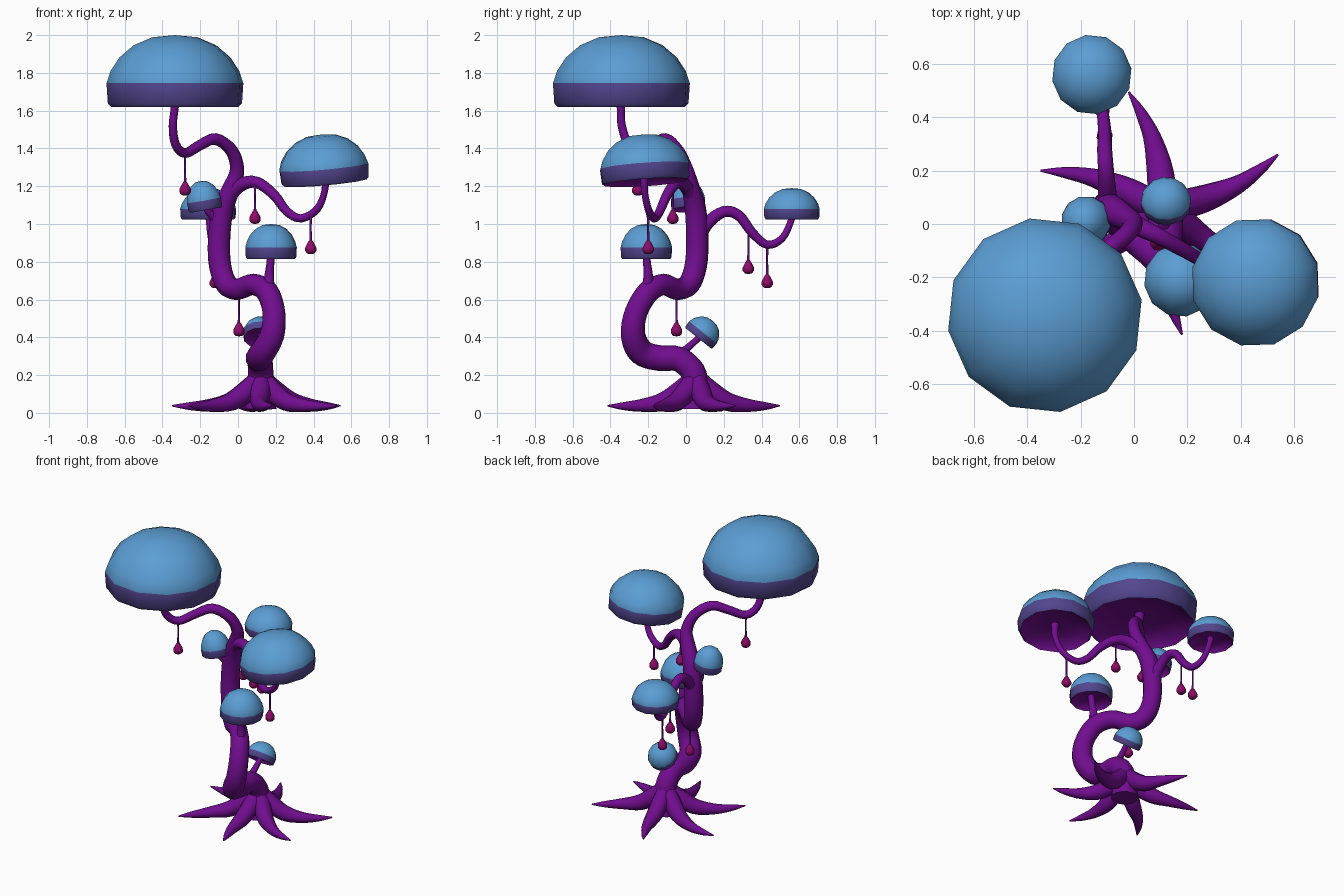
import bpy, bmesh, math
from mathutils import Vector


def material(name, rgb):
    m = bpy.data.materials.new(name)
    m.diffuse_color = (*rgb, 1)
    return m


PURPLE = material("trunk purple", (0.165, 0.004, 0.275))
BLUE = material("cap blue", (0.105, 0.34, 0.66))
BAND = material("cap band violet", (0.085, 0.06, 0.27))
BUD = material("bud magenta", (0.27, 0.004, 0.14))


def finish(bm, name, mats, angle=50):
    bmesh.ops.recalc_face_normals(bm, faces=bm.faces)
    me = bpy.data.meshes.new(name)
    bm.to_mesh(me)
    bm.free()
    for m in mats:
        me.materials.append(m)
    me.shade_smooth()
    me.set_sharp_from_angle(angle=math.radians(angle))
    ob = bpy.data.objects.new(name, me)
    bpy.context.collection.objects.link(ob)
    return ob


def bridge(bm, a, b, mat=0):
    n = max(len(a), len(b))
    for i in range(n):
        j = (i + 1) % n
        if len(a) == 1:
            f = bm.faces.new((a[0], b[i], b[j]))
        elif len(b) == 1:
            f = bm.faces.new((a[i], a[j], b[0]))
        else:
            f = bm.faces.new((a[i], a[j], b[j], b[i]))
        f.material_index = mat


def tube(name, pts, sides=12, steps=4, mat=PURPLE):
    """Smooth tapered tube through (x, y, z, radius) points."""
    P = [Vector(p) for p in pts]
    P = [2 * P[0] - P[1]] + P + [2 * P[-1] - P[-2]]
    path = []
    for i in range(1, len(P) - 2):
        a, b, c, d = P[i - 1:i + 3]
        for s in range(steps):
            t = s / steps
            path.append(0.5 * (2 * b + (c - a) * t + (2 * a - 5 * b + 4 * c - d) * t * t
                               + (3 * b - a - 3 * c + d) * t ** 3))
    path.append(P[-2])
    pos = [p.to_3d() for p in path]
    bm = bmesh.new()
    prev, u = None, Vector((0.31, 0.95, 0.02))
    for i, p in enumerate(pos):
        d = (pos[min(i + 1, len(pos) - 1)] - pos[max(i - 1, 0)]).normalized()
        u = (u - d * u.dot(d)).normalized()
        v = d.cross(u)
        r = max(path[i][3], 0.002)
        ring = [bm.verts.new(p + r * (u * math.cos(k * math.tau / sides) + v * math.sin(k * math.tau / sides)))
                for k in range(sides)]
        if prev:
            bridge(bm, prev, ring)
        else:
            bm.faces.new(ring)
        prev = ring
    bm.faces.new(prev)
    return finish(bm, name, [mat])


def revolve(name, base, axis, profile, sides, mats):
    """Profile rows: radius, height, material of the strip leading to the row."""
    q = Vector(axis).to_track_quat('Z', 'Y')
    bm = bmesh.new()
    prev = None
    for r, h, m in profile:
        n = sides if r > 0 else 1
        ring = [bm.verts.new(Vector(base) + q @ Vector((r * math.cos((k + .3) * math.tau / sides),
                                                        r * math.sin((k + .3) * math.tau / sides), h)))
                for k in range(n)]
        if prev:
            bridge(bm, prev, ring, m)
        prev = ring
    return finish(bm, name, mats)


# Winding trunk, ending in the stem of the largest cap
tube("trunk", [
    (.12, .05, .02, .085), (.12, .05, .13, .075), (.12, .035, .22, .068), (.115, -.04, .285, .068),
    (.11, -.14, .29, .07), (.13, -.235, .32, .07), (.18, -.28, .41, .066), (.19, -.265, .53, .062),
    (.155, -.2, .64, .06), (.08, -.12, .68, .057), (0, -.05, .655, .057), (-.06, .015, .68, .059),
    (-.095, .052, .78, .06), (-.1, .06, .92, .06), (-.08, .05, 1.08, .057), (-.035, .025, 1.19, .048),
    (-.005, 0, 1.29, .038), (-.035, -.045, 1.39, .034), (-.12, -.11, 1.45, .031),
    (-.205, -.18, 1.415, .028), (-.28, -.25, 1.375, .026), (-.33, -.305, 1.42, .024),
    (-.345, -.34, 1.52, .022), (-.335, -.345, 1.62, .022), (-.335, -.345, 1.72, .035)])

# Side branches
tube("right_branch", [
    (-.085, .05, 1.04, .045), (-.045, .03, 1.15, .042), (.02, -.01, 1.21, .036), (.1, -.05, 1.22, .031),
    (.19, -.1, 1.155, .027), (.26, -.14, 1.065, .024), (.335, -.17, 1.03, .022),
    (.42, -.2, 1.08, .02), (.46, -.22, 1.18, .018), (.462, -.22, 1.29, .026)])
tube("back_branch", [
    (-.1, .05, .9, .04), (-.1, .11, 1.0, .035), (-.105, .2, 1.065, .03), (-.11, .28, 1.045, .028),
    (-.11, .35, .955, .025), (-.12, .43, .89, .022), (-.14, .51, .925, .02),
    (-.153, .557, 1.02, .018), (-.155, .56, 1.07, .022)], steps=4)
tube("left_twig", [(-.09, .05, .95, .03), (-.125, .04, 1.03, .024), (-.16, .02, 1.07, .019), (-.18, .01, 1.12, .017)])
tube("front_twig", [(.165, -.21, .62, .034), (.165, -.2, .72, .026), (.172, -.207, .8, .021), (.175, -.21, .87, .022)])
tube("low_twig", [(.11, -.04, .3, .03), (.115, .01, .345, .02), (.12, .07, .4, .017), (.12, .1, .435, .017)])


# Domed caps: concave underside, violet band, blue dome
def cap(name, base, r, h, axis=(0, 0, 1), sides=12):
    rows = [(0, .2, 2), (.2, .2, 2), (.6, .19, 2), (.88, .07, 2), (.93, 0, 2), (.98, .05, 1), (1, .33, 1),
            (.94, .5, 0), (.81, .69, 0), (.6, .86, 0), (.33, .97, 0), (0, 1, 0)]
    revolve(name, base, axis, [(a * r, b * h, m) for a, b, m in rows], sides, [BLUE, BAND, PURPLE])


cap("top_cap", (-.334, -.342, 1.62), .367, .38)
cap("right_cap", (.462, -.213, 1.22), .243, .255, (-.09, -.07, 1))
cap("back_cap", (-.158, .56, 1.025), .15, .165)
cap("front_cap", (.175, -.21, .815), .138, .185)
cap("left_cap", (-.172, .012, 1.075), .094, .155, (-.18, -.02, 1))
cap("low_cap", (.12, .065, .395), .095, .12, (0, .62, .78))

# Spreading roots
tips = [(.54, .26), (-.02, .495), (-.35, .2), (-.26, -.28), (.18, -.415), (.52, -.17)]
for i, (tx, ty) in enumerate(tips):
    c = Vector((.12, .05))
    d = Vector((tx, ty)) - c
    side = Vector((d.y, -d.x)) * .07
    rows = []
    for t, z, r, bow in [(.02, .19, .045, 0), (.16, .12, .055, .3), (.36, .06, .05, .8),
                         (.6, .04, .035, 1), (.82, .036, .021, .6), (1, .038, .004, 0)]:
        p = c + d * t + side * bow
        rows.append((p.x, p.y, z, r))
    tube(f"root_{i + 1}", rows, sides=10)

# Hanging buds on strings: x, y, bud bottom, string top
for i, (x, y, z, top) in enumerate([(-.28, -.255, 1.15, 1.38), (.09, -.07, 1.0, 1.21), (.385, -.2, .84, 1.05),
                                    (.005, -.05, .405, .64), (-.11, .33, .735, .98), (-.12, .43, .66, .89)]):
    tube(f"bud_string_{i + 1}", [(x, y, z + .05, .009), (x, y, z + .1, .006), (x, y, top - .03, .006),
                                 (x, y, top, .012)], sides=8, steps=2)
    revolve(f"bud_{i + 1}", (x, y, z), (0, 0, 1),
            [(0, 0, 0), (.019, .003, 0), (.031, .018, 0), (.031, .034, 0), (.02, .055, 0),
             (.01, .072, 0), (0, .08, 0)], 8, [BUD])
